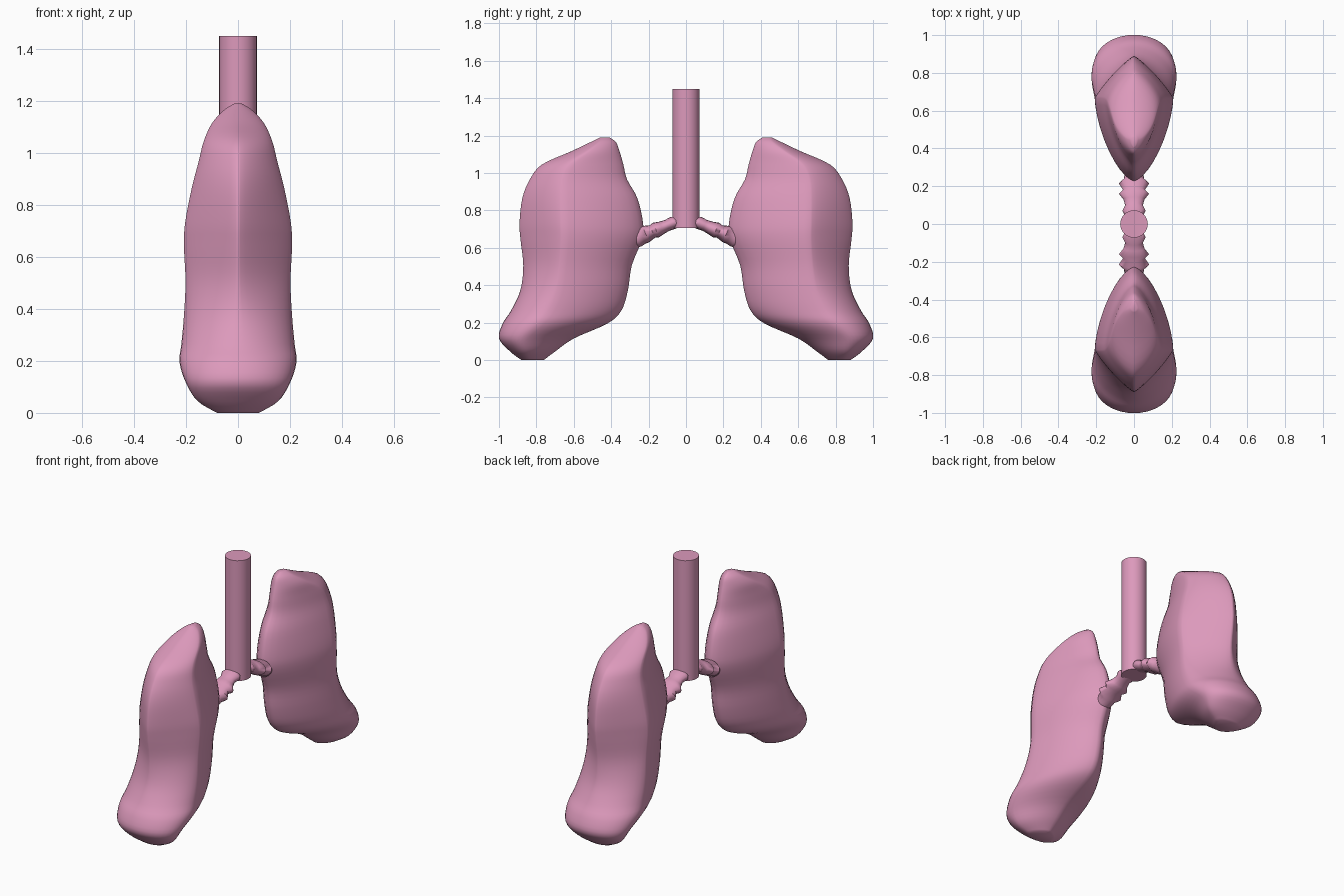
import bpy, bmesh, math

if "Cube" in bpy.data.objects:
    bpy.data.objects.remove(bpy.data.objects["Cube"])

pink = bpy.data.materials.new("pink_tissue")
pink.diffuse_color = (0.72, 0.32, 0.50, 1)
pink.use_nodes = True
pink.node_tree.nodes["Principled BSDF"].inputs["Base Color"].default_value = pink.diffuse_color


def loft(name, rings, angle=60):
    """Skin a list of closed rings and cap both ends."""
    bm = bmesh.new()
    loops = [[bm.verts.new(p) for p in ring] for ring in rings]
    n = len(loops[0])
    for a, b in zip(loops, loops[1:]):
        for i in range(n):
            j = (i + 1) % n
            bm.faces.new((a[i], a[j], b[j], b[i]))
    bm.faces.new(loops[0])
    bm.faces.new(loops[-1])
    bmesh.ops.recalc_face_normals(bm, faces=bm.faces)
    mesh = bpy.data.meshes.new(name)
    bm.to_mesh(mesh)
    bm.free()
    ob = bpy.data.objects.new(name, mesh)
    bpy.context.collection.objects.link(ob)
    mesh.materials.append(pink)
    bpy.ops.object.select_all(action='DESELECT')
    ob.select_set(True)
    bpy.context.view_layer.objects.active = ob
    bpy.ops.object.shade_smooth_by_angle(angle=math.radians(angle))
    return ob


def smooth_rows(rows, steps):
    """Catmull-Rom interpolation between table rows."""
    out = []
    for k in range(len(rows) - 1):
        quad = [rows[max(k - 1, 0)], rows[k], rows[k + 1],
                rows[min(k + 2, len(rows) - 1)]]
        for s in range(steps):
            t = s / steps
            out.append([0.5 * (2 * b + (c - a) * t
                               + (2 * a - 5 * b + 4 * c - d) * t * t
                               + (3 * b - a - 3 * c + d) * t ** 3)
                        for a, b, c, d in zip(*quad)])
    return out + [list(rows[-1])]


# Lung slices: z, inner y, outer y, half width, outer-edge sharpness
LUNG = [
    (0.005, 0.76, 0.88, 0.08, 1.0),
    (0.05, 0.70, 0.94, 0.155, 1.0),
    (0.12, 0.60, 1.00, 0.20, 1.0),
    (0.20, 0.42, 0.98, 0.225, 1.0),
    (0.27, 0.345, 0.935, 0.218, 1.1),
    (0.38, 0.31, 0.885, 0.208, 1.3),
    (0.51, 0.29, 0.87, 0.202, 1.6),
    (0.65, 0.235, 0.885, 0.208, 1.7),
    (0.74, 0.23, 0.89, 0.203, 1.7),
    (0.87, 0.26, 0.875, 0.178, 1.6),
    (0.97, 0.315, 0.835, 0.152, 1.5),
    (1.05, 0.335, 0.77, 0.132, 1.4),
    (1.12, 0.355, 0.615, 0.10, 1.3),
    (1.17, 0.375, 0.51, 0.055, 1.2),
    (1.195, 0.41, 0.46, 0.015, 1.0),
]


def lung_ring(row, side, n=40):
    z, y0, y1, w, sharp = row
    mid = y0 + 0.66 * (y1 - y0)
    ring = []
    for i in range(n):
        t = 2 * math.pi * i / n
        c, s = math.cos(t), math.sin(t)
        reach, p = (y1 - mid, sharp) if c > 0 else (mid - y0, 1.3)
        x = w * math.copysign(abs(s) ** p, s)
        y = mid + reach * math.copysign(abs(c) ** p, c)
        ring.append((x, side * y, z))
    return ring


# Bronchus rings: distance along y, axis z, x radius, z radius
BRONCHUS = [
    (0.04, 0.745, 0.045, 0.030), (0.07, 0.738, 0.062, 0.034),
    (0.10, 0.725, 0.047, 0.031), (0.13, 0.712, 0.056, 0.035),
    (0.16, 0.700, 0.080, 0.042), (0.18, 0.692, 0.058, 0.036),
    (0.215, 0.678, 0.080, 0.047), (0.235, 0.668, 0.055, 0.045),
    (0.26, 0.655, 0.050, 0.048), (0.32, 0.635, 0.030, 0.035),
]


def bronchus_ring(row, side, n=16):
    y, z, rx, rz = row
    ring = []
    for i in range(n):
        t = 2 * math.pi * i / n
        v = rz * math.sin(t)
        ring.append((rx * math.cos(t), side * (y + 0.4 * v), z + 0.92 * v))
    return ring


for label, side in (("right", 1), ("left", -1)):
    loft(label + "_lung", [lung_ring(r, side) for r in smooth_rows(LUNG, 4)])
    loft(label + "_bronchus", [bronchus_ring(r, side) for r in BRONCHUS])

# Windpipe
circle = [(0.073 * math.cos(math.tau * i / 24), 0.073 * math.sin(math.tau * i / 24))
          for i in range(24)]
loft("windpipe", [[(x, y, z) for x, y in circle] for z in (0.71, 1.455)], 40)

# Stand the lowest lung points on z = 0
for ob in bpy.context.collection.objects:
    ob.location.z -= 0.005
